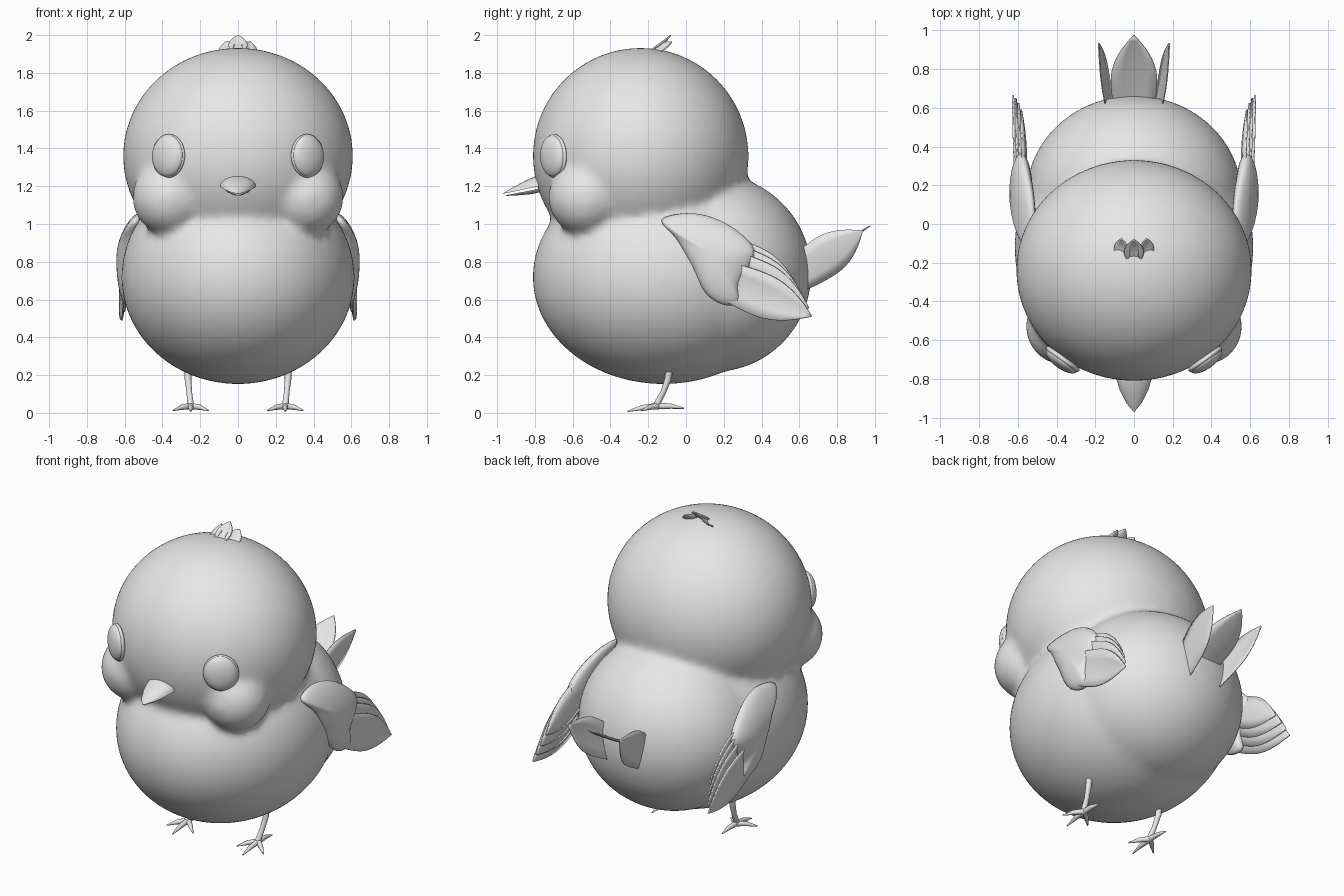
import bpy, bmesh, math
from mathutils import Vector, Matrix

if "Cube" in bpy.data.objects:
    bpy.data.objects.remove(bpy.data.objects["Cube"], do_unlink=True)

GREY = (0.8, 0.8, 0.8, 1)
mat = bpy.data.materials.new("plain grey")
mat.use_nodes = True
mat.diffuse_color = GREY
mat.node_tree.nodes["Principled BSDF"].inputs["Base Color"].default_value = GREY


def finish(name, bm, mirror=False, angle=50):
    bmesh.ops.recalc_face_normals(bm, faces=bm.faces)
    me = bpy.data.meshes.new(name)
    bm.to_mesh(me)
    bm.free()
    me.materials.append(mat)
    ob = bpy.data.objects.new(name, me)
    bpy.context.collection.objects.link(ob)
    bpy.ops.object.select_all(action='DESELECT')
    ob.select_set(True)
    bpy.context.view_layer.objects.active = ob
    bpy.ops.object.shade_smooth_by_angle(angle=math.radians(angle))
    if mirror:
        ob.modifiers.new("Mirror", 'MIRROR')
    return ob


def ball(bm, centre, radii, turn=Matrix()):
    m = Matrix.Translation(centre) @ turn @ Matrix.Diagonal((*radii, 1))
    bmesh.ops.create_uvsphere(bm, u_segments=48, v_segments=32, radius=1, matrix=m)


def loft(bm, rings):
    """Skin a list of closed point rings and cap both ends."""
    rows = [[bm.verts.new(p) for p in r] for r in rings]
    n = len(rows[0])
    for a, b in zip(rows, rows[1:]):
        for i in range(n):
            bm.faces.new((a[i], a[(i + 1) % n], b[(i + 1) % n], b[i]))
    bm.faces.new(rows[0])
    bm.faces.new(rows[-1])


def tube(bm, path, radii, sides=12):
    """Tapered round limb along a path."""
    pts = [Vector(p) for p in path]
    rings = []
    for i, p in enumerate(pts):
        d = (pts[min(i + 1, len(pts) - 1)] - pts[max(i - 1, 0)]).normalized()
        q = d.to_track_quat('Z', 'Y')
        rings.append([p + q @ Vector((math.cos(k * math.tau / sides), math.sin(k * math.tau / sides), 0)) * radii[i]
                      for k in range(sides)])
    loft(bm, rings)


def feather(name, base, tip, across, width, camber=0.01, thick=0.006, root=0.45, mirror=False):
    """Pointed leaf blade with a raised midrib line."""
    base, tip = Vector(base), Vector(tip)
    along = (tip - base).normalized()
    side = Vector(across)
    side = (side - along * side.dot(along)).normalized()
    up = along.cross(side)
    bm = bmesh.new()
    rows, steps = [], 14
    for i in range(steps + 1):
        t = i / steps
        if t < 0.45:
            w = root + (1 - root) * math.sin(t / 0.45 * math.pi / 2)
        else:
            w = max(0.02, 1 - ((t - 0.45) / 0.55) ** 2)
        row = []
        for k in (-1, -0.5, 0, 0.5, 1):
            p = base.lerp(tip, t) + side * k * w * width + up * camber * (1 - k * k) * w
            row.append(bm.verts.new(p))
        rows.append(row)
    for a, b in zip(rows, rows[1:]):
        for k in range(4):
            bm.faces.new((a[k], a[k + 1], b[k + 1], b[k]))
    ob = finish(name, bm, mirror)
    sol = ob.modifiers.new("Solidify", 'SOLIDIFY')
    sol.thickness, sol.offset = thick, 0
    return ob


# Body: head, cheeks, belly and rump fused into one soft skin
bm = bmesh.new()
ball(bm, (0, -0.24, 1.36), (0.61, 0.572, 0.573))
ball(bm, (0, -0.12, 0.72), (0.618, 0.693, 0.568))
ball(bm, (0, 0.14, 0.74), (0.56, 0.525, 0.525))
for s in (-1, 1):
    ball(bm, (s * 0.36, -0.53, 1.14), (0.2, 0.2, 0.2))
body = finish("body", bm, angle=180)
remesh = body.modifiers.new("Remesh", 'REMESH')
remesh.mode, remesh.voxel_size, remesh.use_smooth_shade = 'VOXEL', 0.022, True
smooth = body.modifiers.new("Smooth", 'SMOOTH')
smooth.factor, smooth.iterations = 0.5, 14

# Eyes: flattened domes sitting in a thin rim, turned to follow the head
turn = Matrix.Rotation(math.radians(36), 4, 'Z') @ Matrix.Rotation(math.radians(-8), 4, 'Y')
for name, centre, radii in (("eye", (0.372, -0.705, 1.36), (0.098, 0.043, 0.11)),
                            ("eye_rim", (0.368, -0.698, 1.36), (0.105, 0.03, 0.116))):
    bm = bmesh.new()
    ball(bm, centre, radii, turn)
    finish(name, bm, mirror=True)

# Beak: two pointed halves, each row is y, seam z, half width, height
def beak(name, rows):
    bm = bmesh.new()
    rings = []
    for y, z, w, h in rows:
        arc = [(w * math.cos(a * math.pi / 12), y, z + h * math.sin(a * math.pi / 12)) for a in range(13)]
        rings.append(arc + [(w * k, y, z) for k in (-0.5, 0, 0.5)])
    loft(bm, rings)
    finish(name, bm, angle=40)


beak("upper_beak", [(-0.74, 1.205, 0.1, 0.06), (-0.8, 1.195, 0.092, 0.057), (-0.86, 1.183, 0.073, 0.041),
                    (-0.92, 1.17, 0.043, 0.022), (-0.968, 1.16, 0.005, 0.003)])
beak("lower_beak", [(-0.74, 1.195, 0.075, -0.02), (-0.82, 1.178, 0.064, -0.02), (-0.9, 1.163, 0.035, -0.012),
                    (-0.952, 1.152, 0.004, -0.003)])

# Crest: three little feathers
feather("crest_middle", (0, -0.2, 1.91), (0, -0.08, 2.0), (1, 0, 0), 0.05, 0.012, root=0.6)
feather("crest_side", (0.06, -0.185, 1.905), (0.065, -0.075, 1.965), (1, 0.25, -0.4), 0.045, 0.012, root=0.6, mirror=True)

# Tail: a flat centre feather between two upright ones
feather("tail_middle", (0, 0.55, 0.75), (0, 0.975, 0.99), (1, 0, 0), 0.12, 0.012, root=0.75)
feather("tail_side", (0.118, 0.58, 0.72), (0.183, 0.935, 0.965), (0.12, -0.55, 0.83), 0.11, 0.01,
        root=0.8, mirror=True)

# Wings: a domed covert from a smooth outline, over a fan of flight feathers
outline = [(-0.13, 1.02), (0, 1.057), (0.14, 1.035), (0.27, 0.965), (0.36, 0.87), (0.34, 0.78),
           (0.28, 0.68), (0.28, 0.58), (0.19, 0.575), (0.1, 0.64), (0.03, 0.78), (-0.05, 0.92)]


def spline(pts, cuts=4):
    """Closed smooth loop through the points."""
    out, n = [], len(pts)
    for i in range(n):
        a, b, c, d = (Vector(pts[(i + k) % n]) for k in (-1, 0, 1, 2))
        for j in range(cuts):
            t = j / cuts
            out.append(b + 0.5 * t * (c - a + t * (2 * a - 5 * b + 4 * c - d + t * (3 * (b - c) + d - a))))
    return out


def wing_x(z):
    return 0.585 - 0.9 * max(z - 0.8, 0) ** 2


loop = spline(outline)
mid = sum(loop, Vector((0, 0))) / len(loop)
bm = bmesh.new()
rings = []
for i in range(1, 16):
    a = math.pi * i / 16
    flat = [mid.lerp(p, math.sin(a)) for p in loop]
    rings.append([(wing_x(z) + 0.06 * math.cos(a), y, z) for y, z in flat])
loft(bm, rings)
finish("wing_covert", bm, mirror=True, angle=60)

flight = [((0.17, 0.72), (0.665, 0.512), 0.115), ((0.18, 0.78), (0.65, 0.555), 0.12),
          ((0.18, 0.83), (0.625, 0.605), 0.11), ((0.18, 0.87), (0.59, 0.665), 0.1)]
for i, ((y0, z0), (y1, z1), w) in enumerate(flight):
    x = 0.62 - 0.014 * i
    feather("flight_feather_%d" % (i + 1), (x - 0.01, y0, z0), (x + 0.005, y1, z1), (0.05, 0.4, 0.9), w,
            -0.018, 0.008, root=0.8, mirror=True)

# Legs and feet: thin shank and four pointed toes
bm = bmesh.new()
tube(bm, [(0.265, -0.085, 0.25), (0.265, -0.095, 0.18), (0.258, -0.12, 0.11), (0.25, -0.16, 0.035)],
     [0.02, 0.018, 0.015, 0.018])
for x, y, z in ((0.25, -0.31, 0.008), (0.345, -0.235, 0.012), (0.155, -0.235, 0.012), (0.25, -0.01, 0.024)):
    heel, end = Vector((0.25, -0.15, 0.036)), Vector((x, y, z))
    knuckle = heel.lerp(end, 0.5) + Vector((0, 0, 0.006))
    tube(bm, [heel, knuckle, end], [0.017, 0.014, 0.003])
finish("leg", bm, mirror=True)
